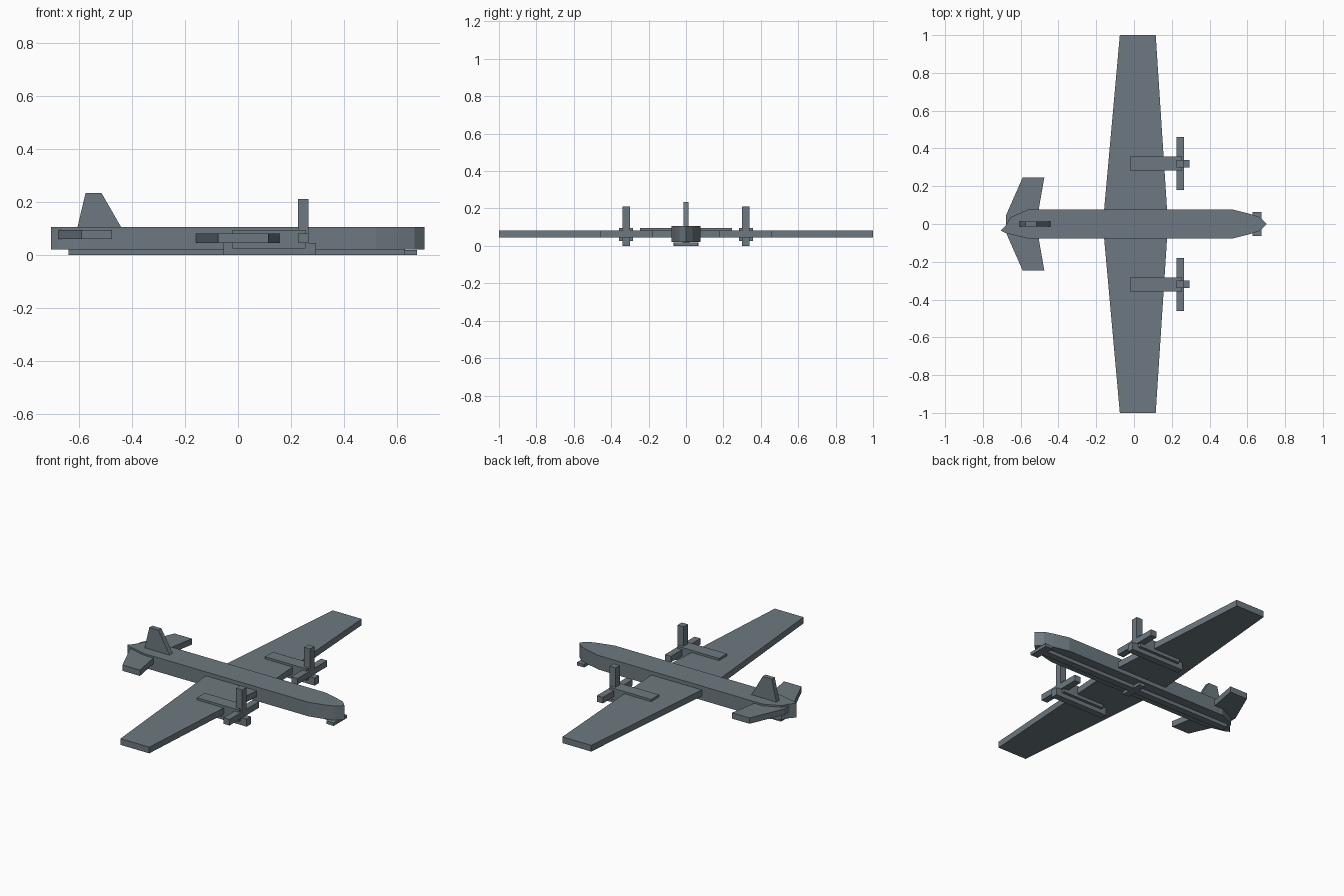
import bpy
import bmesh

if "Cube" in bpy.data.objects:
    bpy.data.objects.remove(bpy.data.objects["Cube"])

grey = bpy.data.materials.new("slate grey")
grey.diffuse_color = (0.15, 0.19, 0.215, 1)
grey.use_nodes = True
grey.node_tree.nodes["Principled BSDF"].inputs["Base Color"].default_value = grey.diffuse_color


def prism(name, outline, low, high, axis="z"):
    """Extrude a flat outline along z (plan shape) or y (side shape)."""
    bm = bmesh.new()
    place = (lambda p, h: (p[0], p[1], h)) if axis == "z" else (lambda p, h: (p[0], h, p[1]))
    face = bm.faces.new([bm.verts.new(place(p, low)) for p in outline])
    step = (0, 0, high - low) if axis == "z" else (0, high - low, 0)
    new = bmesh.ops.extrude_face_region(bm, geom=[face])["geom"]
    bmesh.ops.translate(bm, vec=step, verts=[v for v in new if isinstance(v, bmesh.types.BMVert)])
    bmesh.ops.recalc_face_normals(bm, faces=bm.faces)
    mesh = bpy.data.meshes.new(name)
    bm.to_mesh(mesh)
    bm.free()
    mesh.materials.append(grey)
    ob = bpy.data.objects.new(name, mesh)
    bpy.context.collection.objects.link(ob)
    return ob


def box(name, x, y, z):
    return prism(name, [(x[0], y[0]), (x[1], y[0]), (x[1], y[1]), (x[0], y[1])], *z)


def mirrored(half):
    """Complete an outline by reflecting it across the centre line."""
    return half + [(x, -y) for x, y in reversed(half)]


# Fuselage with pointed nose and slightly uneven tail
prism("fuselage", [(0.703, 0), (0.665, 0.036), (0.61, 0.055), (0.52, 0.077),
                   (-0.56, 0.077), (-0.655, 0.035), (-0.68, -0.01), (-0.705, -0.035),
                   (-0.68, -0.048), (-0.56, -0.077), (0.52, -0.077), (0.61, -0.055),
                   (0.665, -0.036)], 0.021, 0.105)

# Wing and tailplane
prism("wing", [(-0.075, 1), (0.115, 1), (0.18, 0), (0.115, -1), (-0.075, -1), (-0.165, 0)],
      0.045, 0.082)
prism("tailplane", [(-0.59, 0.245), (-0.475, 0.245), (-0.51, 0.045), (-0.51, -0.045),
                    (-0.475, -0.245), (-0.59, -0.245), (-0.678, -0.045), (-0.678, 0.045)],
      0.06, 0.095)

# Upright fin
prism("fin", [(-0.608, 0.095), (-0.575, 0.234), (-0.515, 0.234), (-0.435, 0.095)],
      -0.014, 0.014, "y")

# Engines with propellers and under-wing rails
for side, s in (("left", 1), ("right", -1)):
    c = 0.32 * s
    box(side + "_nacelle", (-0.02, 0.255), (c - 0.037, c + 0.037), (0.025, 0.095))
    box(side + "_rail", (-0.055, 0.295), (c - 0.02, c + 0.02), (0, 0.045))
    box(side + "_upright_blade", (0.226, 0.266), (c - 0.02, c + 0.02), (0.04, 0.211))
    box(side + "_level_blade", (0.226, 0.266), (c - 0.14, c + 0.14), (0.045, 0.081))

# Belly keel, middle cross bar and nose plate
box("keel", (-0.64, 0.63), (-0.02, 0.02), (0, 0.022))
box("belly_bar", (-0.02, 0.02), (-0.068, 0.068), (0, 0.018))
box("nose_plate", (0.627, 0.675), (-0.063, 0.063), (0, 0.018))
